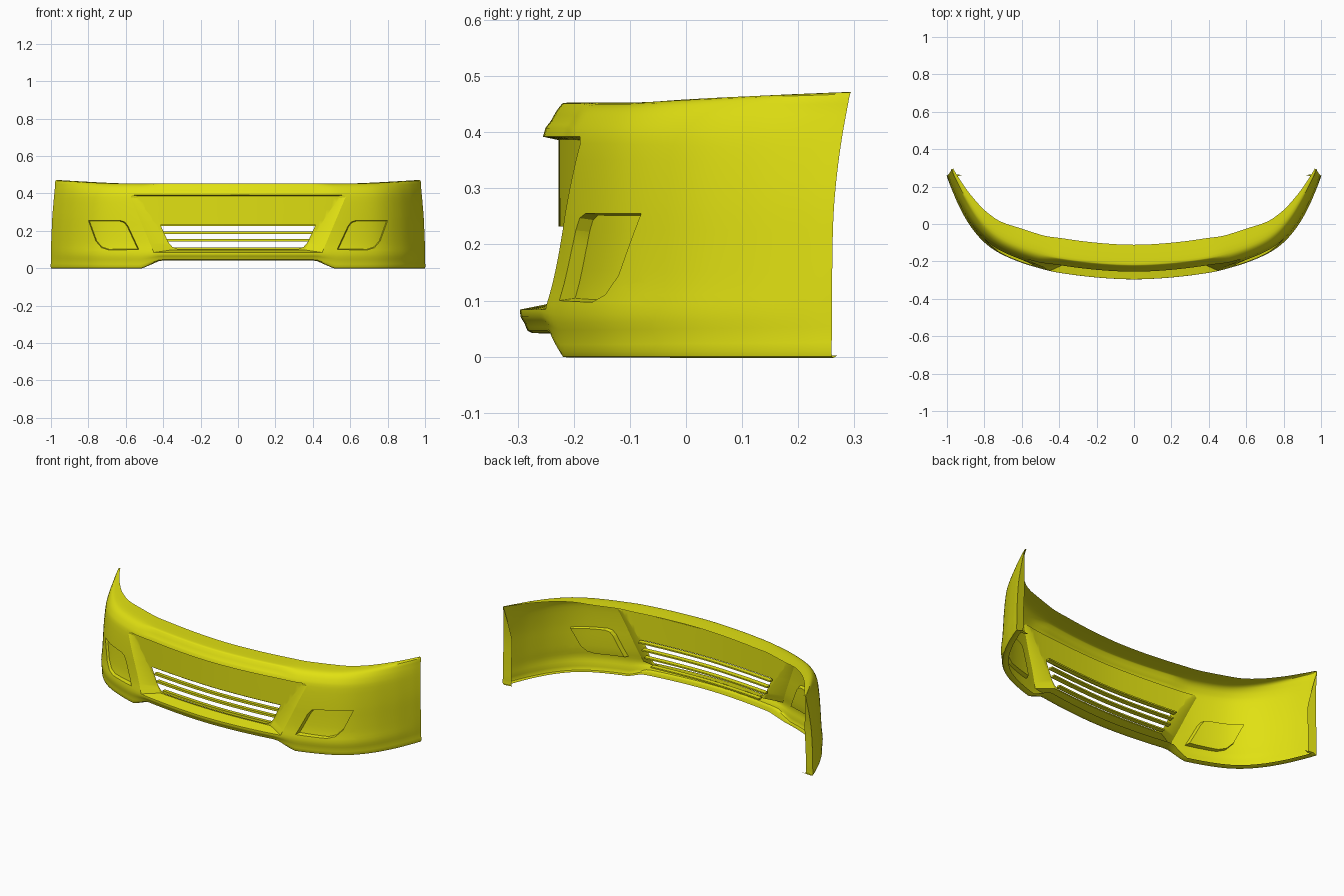
import bpy, bmesh, math
from mathutils import Vector

cube = bpy.data.objects.get("Cube")
if cube:
    bpy.data.objects.remove(cube, do_unlink=True)

paint = bpy.data.materials.new("yellow paint")
paint.use_nodes = True
colour = (0.75, 0.75, 0.006, 1)
paint.diffuse_color = colour
paint.node_tree.nodes["Principled BSDF"].inputs["Base Color"].default_value = colour


def smooth_path(points, steps):
    """Catmull-Rom curve through 2D points."""
    pts = [Vector(p) for p in points]
    pts = [2 * pts[0] - pts[1]] + pts + [2 * pts[-1] - pts[-2]]
    out = []
    for a, b, c, d in zip(pts, pts[1:], pts[2:], pts[3:]):
        for k in range(steps):
            t = k / steps
            out.append(b + 0.5 * t * (c - a + t * (2 * a - 5 * b + 4 * c - d
                       + t * (3 * (b - c) + d - a))))
    return out + [pts[-2]]


# Plan curve of the outermost face, left half mirrored to the right
half = [(0, -.296), (.2, -.286), (.4, -.261), (.55, -.23), (.7, -.172),
        (.8, -.105), (.88, -.01), (.94, .1), (.98, .2), (1, .26)]
plan = smooth_path([(-x, y) for x, y in half[:0:-1]] + half, 6)


def plan_y(x):
    for a, b in zip(plan, plan[1:]):
        if a.x <= x <= b.x:
            return a.y + (b.y - a.y) * (x - a.x) / (b.x - a.x)
    return plan[-1].y


# Upright sections as (inward offset, height): middle, corner and end
middle = smooth_path([(.08, .046), (.022, .042), (.008, .06), (0, .08), (.008, .13),
                      (.018, .2), (.028, .28), (.041, .392), (.055, .42),
                      (.072, .447), (.09, .453), (.185, .452)], 3)
corner = smooth_path([(.05, .004), (.018, 0), (.012, .035), (.006, .075), (.014, .13),
                      (.019, .2), (.023, .28), (.032, .38), (.044, .415),
                      (.066, .442), (.1, .452), (.18, .453)], 3)
end = smooth_path([(.03, .002), (0, 0), (0, .04), (0, .08), (.001, .13),
                   (.004, .2), (.008, .28), (.016, .37), (.02, .41),
                   (.023, .44), (.025, .468), (.035, .472)], 3)


def section(x):
    x = abs(x)
    if x < .52:
        t = min(1, max(0, (x - .42) / .1))
        return [a.lerp(b, t) for a, b in zip(middle, corner)]
    t = ((x - .52) / .48) ** 3
    return [a.lerp(b, t) for a, b in zip(corner, end)]


def make_object(name, bm):
    mesh = bpy.data.meshes.new(name)
    bm.to_mesh(mesh)
    bm.free()
    mesh.materials.append(paint)
    obj = bpy.data.objects.new(name, mesh)
    bpy.context.collection.objects.link(obj)
    return obj


def skin(bm, columns, closed=False):
    rings = [[bm.verts.new(p) for p in col] for col in columns]
    n = len(rings[0])
    for a, b in zip(rings, rings[1:]):
        for j in range(n if closed else n - 1):
            k = (j + 1) % n
            bm.faces.new((a[j], b[j], b[k], a[k]))
    if closed:
        bm.faces.new(rings[0])
        bm.faces.new(rings[-1][::-1])


def cut_outline(bm, outline, faces=None):
    """Cut a convex x-z outline into the skin and return the faces inside."""
    xs, zs = zip(*outline)
    if faces is None:
        faces = [f for f in bm.faces
                 if max(v.co.x for v in f.verts) > min(xs)
                 and min(v.co.x for v in f.verts) < max(xs)
                 and max(v.co.z for v in f.verts) > min(zs)
                 and min(v.co.z for v in f.verts) < max(zs)]
    mid = Vector((sum(xs) / len(xs), 0, sum(zs) / len(zs)))
    for (ax, az), (bx, bz) in zip(outline, outline[1:] + outline[:1]):
        co = Vector((ax, 0, az))
        no = Vector((az - bz, 0, bx - ax)).normalized()
        if no.dot(mid - co) < 0:
            no = -no
        geom = set(faces)
        for f in faces:
            geom.update(f.edges)
            geom.update(f.verts)
        cut = bmesh.ops.bisect_plane(bm, geom=list(geom), dist=1e-5,
                                     plane_co=co, plane_no=no)
        faces = [f for f in cut["geom"] if isinstance(f, bmesh.types.BMFace)
                 and no.dot(f.calc_center_median() - co) > 0]
    return faces


def sink(bm, faces, move):
    """Push a cut region back, leaving walls around it."""
    grown = bmesh.ops.extrude_face_region(bm, geom=faces)["geom"]
    bmesh.ops.delete(bm, geom=[f for f in faces if f.is_valid], context="FACES")
    for v in grown:
        if isinstance(v, bmesh.types.BMVert):
            v.co = move(v.co)
    return [f for f in grown if isinstance(f, bmesh.types.BMFace)]


def mirrored(points):
    return points + [(-x, z) for x, z in points[::-1]]


# Bumper skin with top, bottom and end flanges
columns = []
for i, p in enumerate(plan):
    q = plan[min(i + 1, len(plan) - 1)] - plan[max(i - 1, 0)]
    inward = Vector((-q.y, q.x)).normalized()
    sweep = max(0, (abs(p.x) - .82) / .18) ** 2
    col = []
    for d, z in section(p.x):
        xy = p + inward * d
        rise = max(0, (z - .2) / .27) ** 2
        col.append(Vector((xy.x, xy.y + .025 * rise * sweep, z)))
    columns.append(col)


def end_fold(edge, side):
    return [p - Vector((side * .05, .008, 0)) * min(1, max(.05, (.47 - p.z) / .2))
            for p in edge]


bm = bmesh.new()
skin(bm, [end_fold(columns[0], -1)] + columns + [end_fold(columns[-1], 1)])

# Lamp pockets
lamp = [(.8, .255), (.63, .255), (.605, .247), (.588, .225), (.53, .1),
        (.69, .097), (.73, .11), (.76, .145)]


def lamp_floor(c):
    side = math.copysign(.67, c.x)
    return Vector((side + (c.x - side) * .95, c.y + .012 + .06 * (.8 - abs(c.x)),
                   .18 + (c.z - .18) * .95))


for s in (1, -1):
    sink(bm, cut_outline(bm, [(s * x, z) for x, z in lamp]), lamp_floor)


# Sunken centre panel, its side walls widening downwards
def panel_floor(c):
    t = (c.z - .084) / .308
    x = c.x * (.79 + .16 * t)
    return Vector((x, plan_y(x) + .069 - .07 * x * x, .098 + .288 * t))


panel = sink(bm, cut_outline(bm, mirrored([(.45, .084), (.575, .38), (.565, .392)])),
             panel_floor)

# Grille opening
opening = cut_outline(bm, mirrored([(.325, .104), (.352, .115), (.373, .14),
                                    (.415, .232)]), panel)
bmesh.ops.delete(bm, geom=opening, context="FACES")
parts = [make_object("bumper_shell", bm)]

# Grille slats
for n, (z, reach) in enumerate([(.104, .35), (.149, .39), (.19, .405), (.231, .425)]):
    bm = bmesh.new()
    cols = []
    for i in range(25):
        x = reach * (i / 12 - 1)
        y = plan_y(x) - .07 * x * x
        cols.append([(x, y + dy, z + dz) for dy, dz in
                     ((.08, -.006), (.08, .006), (.104, .004), (.104, -.004))])
    skin(bm, cols, closed=True)
    bmesh.ops.recalc_face_normals(bm, faces=bm.faces)
    parts.append(make_object(f"grille_slat_{n + 1}", bm))

# Smooth shading with crisp folds
bpy.ops.object.select_all(action="DESELECT")
for obj in parts:
    obj.select_set(True)
bpy.context.view_layer.objects.active = parts[0]
bpy.ops.object.shade_smooth_by_angle(angle=math.radians(30))
